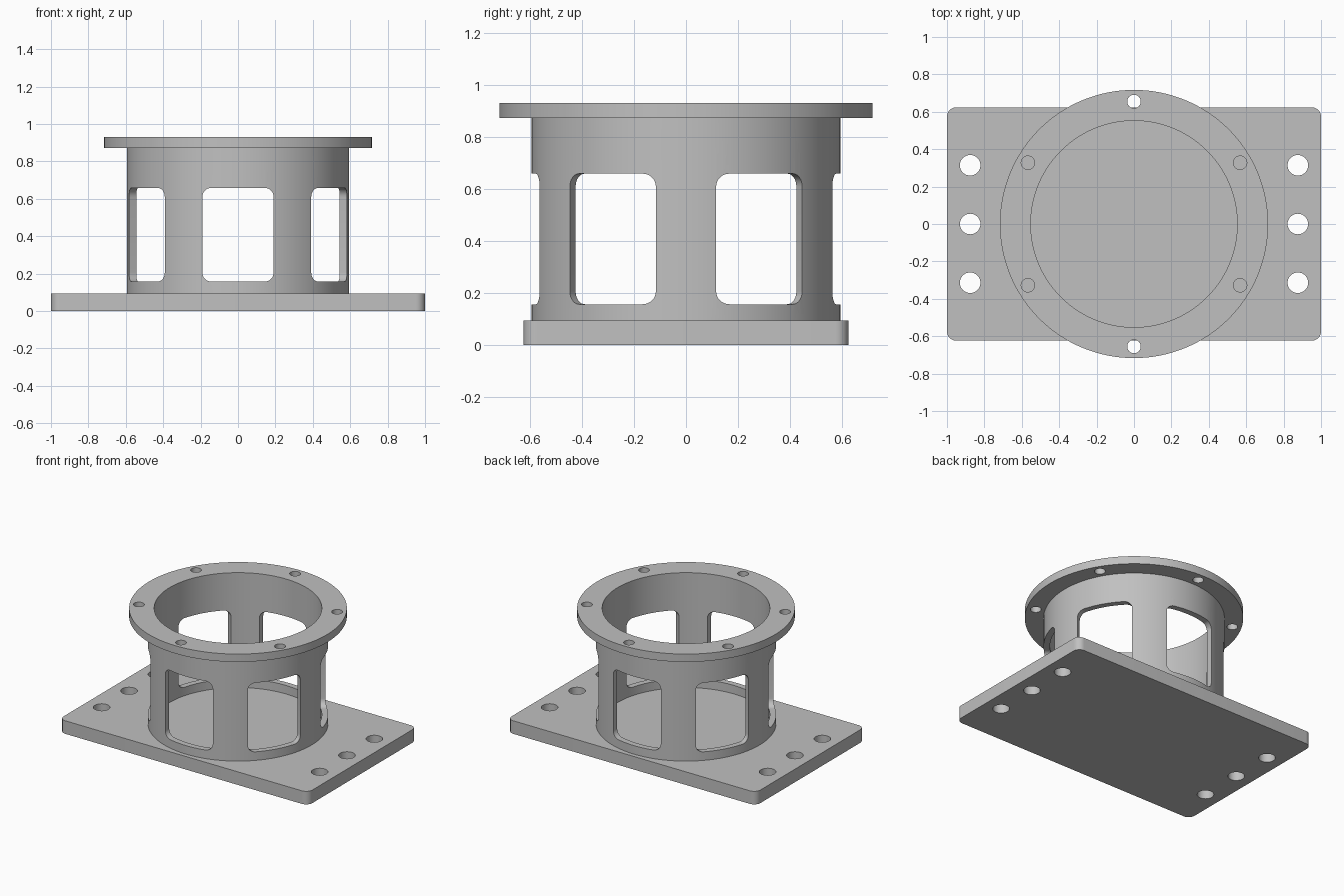
import bpy, bmesh
from math import pi, sin, cos, radians
from mathutils import Matrix, Vector

if "Cube" in bpy.data.objects:
    bpy.data.objects.remove(bpy.data.objects["Cube"], do_unlink=True)

grey = bpy.data.materials.new("machined_grey")
grey.use_nodes = True
COLOUR = (0.53, 0.53, 0.53, 1)
grey.diffuse_color = COLOUR
grey.node_tree.nodes["Principled BSDF"].inputs["Base Color"].default_value = COLOUR

PLATE_TOP, FLANGE_BOTTOM, FLANGE_TOP = 0.095, 0.873, 0.93
BORE, TUBE_R, FLANGE_R = 0.552, 0.594, 0.717
SEGMENTS = 128


def circle(radius, count=32, cx=0, cy=0):
    return [(cx + radius * cos(2 * pi * i / count), cy + radius * sin(2 * pi * i / count))
            for i in range(count)]


def rounded_rect(half_w, half_h, radius, steps=8):
    points = []
    for quarter, (sx, sy) in enumerate([(1, 1), (-1, 1), (-1, -1), (1, -1)]):
        for i in range(steps + 1):
            a = (quarter + i / steps) * pi / 2
            points.append((sx * (half_w - radius) + radius * cos(a),
                           sy * (half_h - radius) + radius * sin(a)))
    return points


def add_prism(bm, outline, low, high, matrix=Matrix()):
    """Extrude a closed outline along local z."""
    bottom = [bm.verts.new(matrix @ Vector((x, y, low))) for x, y in outline]
    top = [bm.verts.new(matrix @ Vector((x, y, high))) for x, y in outline]
    bm.faces.new(bottom[::-1])
    bm.faces.new(top)
    for i in range(len(outline)):
        j = (i + 1) % len(outline)
        bm.faces.new((bottom[i], bottom[j], top[j], top[i]))


def add_ring(bm, inner, outer, low, high):
    """Revolve a rectangular section about the z axis."""
    section = [(inner, low), (outer, low), (outer, high), (inner, high)]
    loops = [[bm.verts.new((x * r / outer, y * r / outer, z))
              for x, y in circle(outer, SEGMENTS)] for r, z in section]
    for k in range(4):
        a, b = loops[k], loops[(k + 1) % 4]
        for i in range(SEGMENTS):
            j = (i + 1) % SEGMENTS
            bm.faces.new((a[i], a[j], b[j], b[i]))


def make_object(name, bm):
    bmesh.ops.recalc_face_normals(bm, faces=bm.faces)
    mesh = bpy.data.meshes.new(name)
    bm.to_mesh(mesh)
    bm.free()
    mesh.materials.append(grey)
    obj = bpy.data.objects.new(name, mesh)
    bpy.context.collection.objects.link(obj)
    return obj


def cut(obj, cutter_bm):
    """Cut the openings, discard the cutter and smooth the curved walls."""
    cutter = make_object(obj.name + "_cutter", cutter_bm)
    cutter.hide_render = True
    mod = obj.modifiers.new("openings", "BOOLEAN")
    mod.operation, mod.solver, mod.object = "DIFFERENCE", "EXACT", cutter
    bpy.ops.object.select_all(action="DESELECT")
    bpy.context.view_layer.objects.active = obj
    obj.select_set(True)
    bpy.ops.object.modifier_apply(modifier=mod.name)
    bpy.data.objects.remove(cutter, do_unlink=True)
    bpy.ops.object.shade_smooth_by_angle(angle=radians(30))


# Base plate with three mounting holes at each end
bm = bmesh.new()
add_prism(bm, rounded_rect(1, 0.624, 0.05), 0, PLATE_TOP)
plate = make_object("base_plate", bm)
holes = bmesh.new()
for side in (-1, 1):
    for row in (-1, 0, 1):
        add_prism(holes, circle(0.055, 32, side * 0.876, row * 0.314), -0.1, 0.2)
cut(plate, holes)

# Tube wall with six rounded windows
bm = bmesh.new()
add_ring(bm, BORE, TUBE_R, PLATE_TOP, FLANGE_BOTTOM)
tube = make_object("windowed_tube", bm)
windows = bmesh.new()
for k in range(6):
    place = (Matrix.Translation((0, 0, 0.408)) @ Matrix.Rotation(pi / 2 + k * pi / 3, 4, "Z")
             @ Matrix.Rotation(pi / 2, 4, "Y"))
    add_prism(windows, rounded_rect(0.251, 0.191, 0.05), 0.45, 0.7, place)
cut(tube, windows)

# Top flange with six bolt holes
bm = bmesh.new()
add_ring(bm, BORE, FLANGE_R, FLANGE_BOTTOM, FLANGE_TOP)
flange = make_object("top_flange", bm)
holes = bmesh.new()
for k in range(6):
    a = pi / 2 + k * pi / 3
    add_prism(holes, circle(0.036, 32, 0.655 * cos(a), 0.655 * sin(a)), 0.8, 1)
cut(flange, holes)
